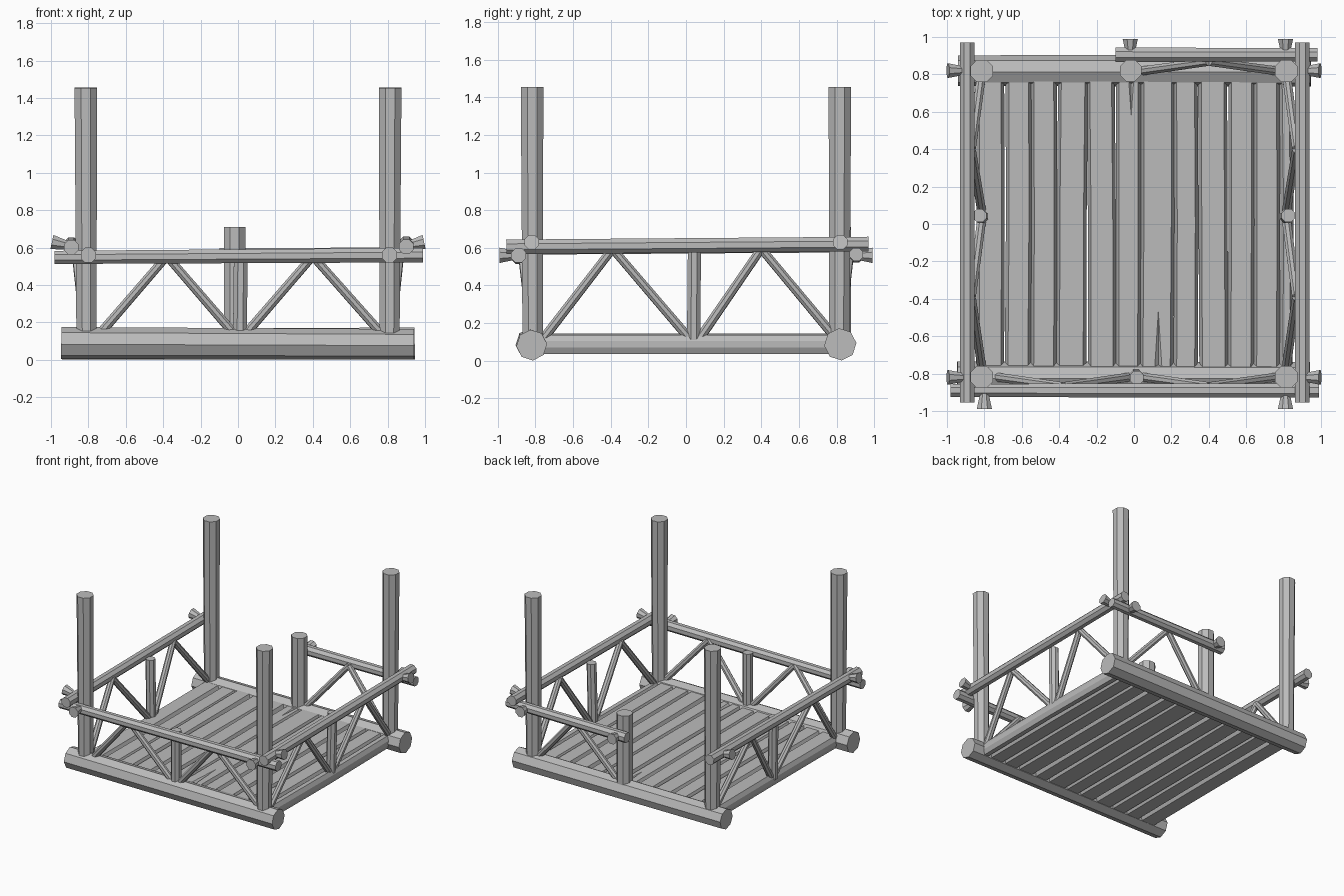
import bpy, bmesh, math, random
from mathutils import Vector

random.seed(4)
cube = bpy.data.objects.get("Cube")
if cube:
    bpy.data.objects.remove(cube)

wood = bpy.data.materials.new("grey_wood")
wood.use_nodes = True
GREY = (0.5, 0.5, 0.5, 1)
wood.diffuse_color = GREY
wood.node_tree.nodes["Principled BSDF"].inputs["Base Color"].default_value = GREY


def prism(name, rings):
    """Skin equal-sized rings of points into a capped solid."""
    bm = bmesh.new()
    loops = [[bm.verts.new(p) for p in ring] for ring in rings]
    n = len(loops[0])
    for a, b in zip(loops, loops[1:]):
        for i in range(n):
            j = (i + 1) % n
            bm.faces.new((a[i], a[j], b[j], b[i]))
    bm.faces.new(loops[0][::-1])
    bm.faces.new(loops[-1])
    bmesh.ops.recalc_face_normals(bm, faces=bm.faces)
    mesh = bpy.data.meshes.new(name)
    bm.to_mesh(mesh)
    bm.free()
    mesh.materials.append(wood)
    obj = bpy.data.objects.new(name, mesh)
    bpy.context.collection.objects.link(obj)
    return obj


def log(name, start, end, r0, r1=None, sides=8, turn=0.5):
    """Straight faceted log between two points."""
    r1 = r0 if r1 is None else r1
    start, end = Vector(start), Vector(end)
    d = (end - start).normalized()
    u = Vector((1, 0, 0)) if abs(d.z) > 0.95 else d.cross(Vector((0, 0, 1))).normalized()
    v = d.cross(u)
    rings = []
    for c, r in ((start, r0), (end, r1)):
        angles = [math.tau * (i + turn) / sides for i in range(sides)]
        rings.append([c + r * (u * math.cos(a) + v * math.sin(a)) for a in angles])
    return prism(name, rings)


# Base logs under the front and back edges
log("front_base_log", (-0.945, -0.82, 0.09), (0.94, -0.82, 0.083), 0.086, 0.082, turn=0.1)
log("back_base_log", (-0.94, 0.82, 0.085), (0.945, 0.82, 0.087), 0.082, 0.086, turn=0.1)

# Floor of flattened logs laid side by side
seams = [-0.84, -0.69, -0.55, -0.41, -0.25, -0.1, 0.035, 0.215, 0.345, 0.5, 0.64, 0.78, 0.85]
planks = []
for k, (a, b) in enumerate(zip(seams, seams[1:])):
    top = 0.14 + random.uniform(-0.004, 0.004)
    c = 0.017
    profile = [(a, 0.07), (a + c, 0.035), (b - c, 0.035), (b, 0.07),
               (b, 0.105), (b - c, top), (a + c, top), (a, 0.105)]
    rings = []
    for y in (-0.82, 0, 0.82):
        s = random.uniform(-0.006, 0.006)
        rings.append([(x + s, y, z) for x, z in profile])
    planks.append(prism(f"floor_plank_{k + 1}", rings))

# Tapered cracks cut into two planks
for plank, x, y0, y1 in ((planks[5], -0.015, 0.8, 0.5), (planks[6], 0.13, -0.78, -0.45)):
    cutter = log("crack_cutter", (x, y0, 0.145), (x, y1, 0.145), 0.022, 0.001, 4, 0)
    cutter.hide_render = True
    cutter.hide_set(True)
    mod = plank.modifiers.new("crack", "BOOLEAN")
    mod.operation = "DIFFERENCE"
    mod.object = cutter

# Tall corner posts
for sx, side in ((-1, "right"), (1, "left")):
    for sy, end in ((-1, "front"), (1, "back")):
        log(f"{end}_{side}_post", (sx * 0.81, sy * 0.815, 0.06),
            (sx * 0.814, sy * 0.818, 1.455), 0.058, 0.065)

# Short posts
log("back_gate_post", (-0.018, 0.82, 0.06), (-0.018, 0.82, 0.71), 0.062)
log("front_middle_post", (0.01, -0.815, 0.1), (0.015, -0.822, 0.57), 0.04)
log("right_middle_post", (-0.815, 0.04, 0.09), (-0.825, 0.045, 0.6), 0.038)
log("left_middle_post", (0.815, 0.04, 0.09), (0.825, 0.045, 0.6), 0.038)

# Handrails
log("front_rail", (-0.98, -0.89, 0.548), (0.99, -0.89, 0.56), 0.038, 0.042)
log("back_rail", (-0.1, 0.905, 0.56), (0.98, 0.905, 0.565), 0.042, 0.038)
log("right_rail", (-0.892, -0.955, 0.602), (-0.892, 0.97, 0.615), 0.042)
log("left_rail", (0.9, -0.955, 0.605), (0.9, 0.97, 0.62), 0.042)


def braces(name, place, spans, top):
    """Slanted struts; place maps (along, outward) to x and y."""
    for k, (low, high) in enumerate(spans):
        x0, y0 = place(low, 0.815)
        x1, y1 = place(high, 0.868)
        log(f"{name}_brace_{k + 1}", (x0, y0, 0.115), (x1, y1, top), 0.026, 0.024)


front_spans = [(-0.76, -0.38), (0.0, -0.38), (0.02, 0.4), (0.79, 0.4)]
side_spans = [(-0.76, -0.39), (0.02, -0.39), (0.07, 0.4), (0.8, 0.4)]
braces("front", lambda a, o: (a, -o), front_spans, 0.555)
braces("back", lambda a, o: (a, o), front_spans[2:], 0.555)
braces("right", lambda a, o: (-o, a), side_spans, 0.595)
braces("left", lambda a, o: (o, a), side_spans, 0.595)

# Flared pegs pinning the rails to the posts
for sx, side in ((-1, "right"), (1, "left")):
    for sy, end in ((-1, "front"), (1, "back")):
        log(f"{end}_{side}_side_peg", (sx * 0.85, sy * 0.82, 0.6),
            (sx * 0.995, sy * 0.82, 0.63), 0.012, 0.042)
for x, sy, name in ((-0.8, -1, "front_right"), (0.81, -1, "front_left"),
                    (-0.02, 1, "back_gate"), (0.81, 1, "back_left")):
    log(f"{name}_peg", (x, sy * 0.85, 0.56), (x, sy * 0.99, 0.56), 0.012, 0.044)
